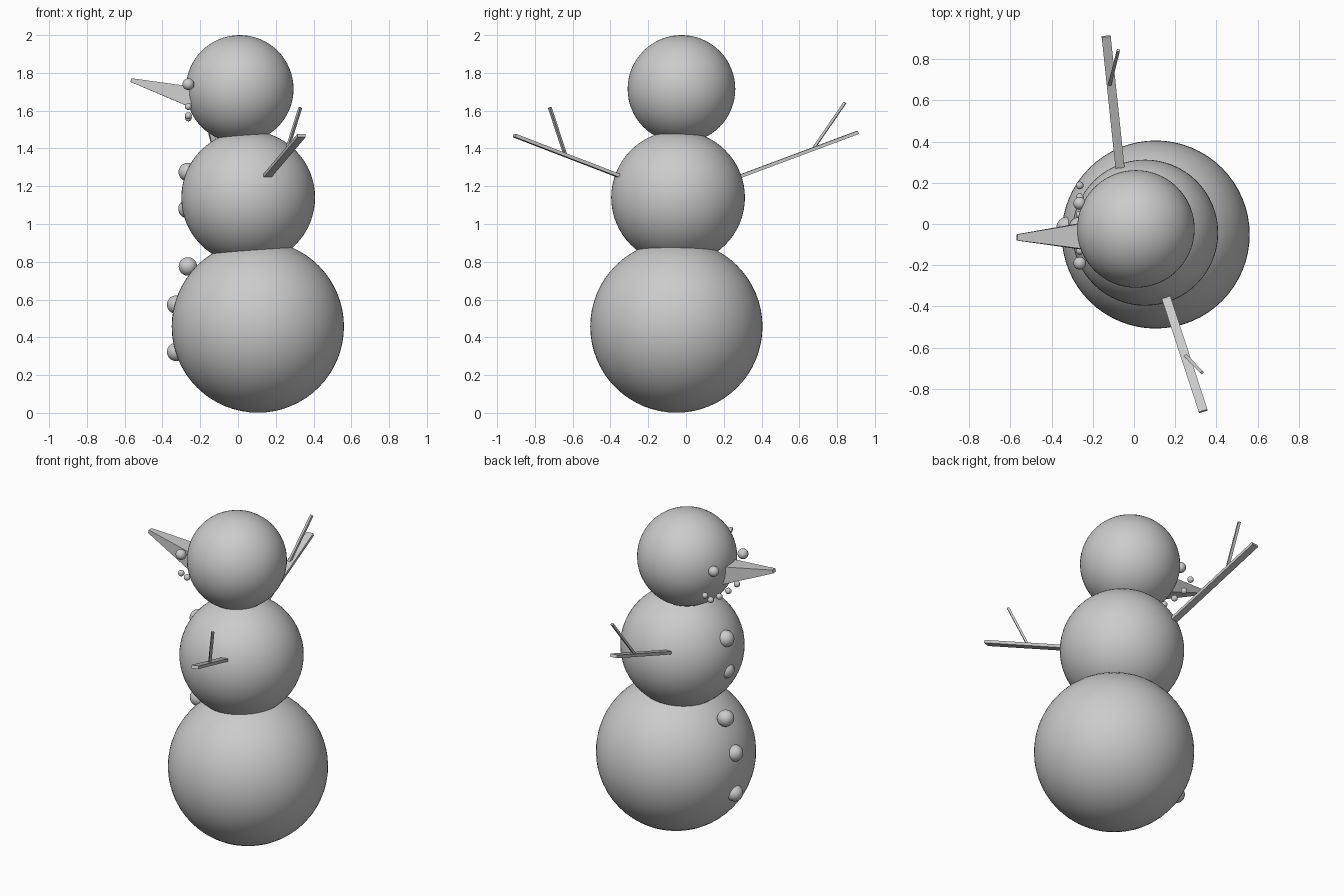
import bpy, bmesh
from mathutils import Vector, Matrix

if "Cube" in bpy.data.objects:
    bpy.data.objects.remove(bpy.data.objects["Cube"])


def ball(name, loc, r, seg=64, rings=32):
    bpy.ops.mesh.primitive_uv_sphere_add(segments=seg, ring_count=rings, radius=r, location=loc)
    ob = bpy.context.object
    ob.name = name
    bpy.ops.object.shade_smooth()
    return ob


def stick(name, a, b, size_a, size_b):
    """Flat-sided tapered bar from a to b; sizes are (level width, thickness)."""
    a, b = Vector(a), Vector(b)
    d = (b - a).normalized()
    side = d.cross(Vector((0, 0, 1))).normalized()
    up = side.cross(d)
    bm = bmesh.new()
    rot = Matrix((side, up, d)).transposed().to_4x4()
    bmesh.ops.create_cube(bm, size=1)
    for v in bm.verts:
        end = v.co.z > 0
        w, t = size_b if end else size_a
        v.co = Vector((v.co.x * w, v.co.y * t, (b - a).length if end else 0))
    bmesh.ops.transform(bm, matrix=Matrix.Translation(a) @ rot, verts=bm.verts)
    bmesh.ops.recalc_face_normals(bm, faces=bm.faces)
    me = bpy.data.meshes.new(name)
    bm.to_mesh(me)
    bm.free()
    ob = bpy.data.objects.new(name, me)
    bpy.context.collection.objects.link(ob)
    return ob


# Body: three stacked snowballs
ball("body_bottom", (0.105, -0.051, 0.457), 0.456)
ball("body_middle", (0.054, -0.042, 1.14), 0.354)
ball("head", (0.009, -0.024, 1.715), 0.285)

# Face: eyes and smile of pebbles
for i, y in enumerate((0.10, -0.19)):
    ball(f"eye_{i}", (-0.263, y, 1.74), 0.031, 24, 12)
for y, z in ((0.045, 1.562), (0.13, 1.573), (0.187, 1.622)):
    for s in (-1, 1):
        ball("mouth_pebble", (-0.263, s * y, z), 0.0185, 16, 8)

# Nose: four-sided tapered wedge
stick("nose", (-0.24, -0.059, 1.672), (-0.567, -0.065, 1.762), (0.13, 0.11), (0.03, 0.02))

# Buttons down the belly
for x, z in ((-0.266, 1.275), (-0.267, 1.08), (-0.265, 0.775), (-0.327, 0.573), (-0.327, 0.323)):
    ball("button", (x, -0.015, z), 0.049, 32, 16)

# Arms with a side twig each
arm, twig = (0.044, 0.018), (0.016, 0.013)
stick("arm_left", (-0.068, 0.275, 1.248), (-0.135, 0.91, 1.485), arm, arm)
stick("twig_left", (-0.118, 0.675, 1.40), (-0.076, 0.842, 1.643), twig, twig)
stick("arm_right", (0.155, -0.355, 1.255), (0.336, -0.908, 1.468), arm, arm)
stick("twig_right", (0.25, -0.638, 1.363), (0.33, -0.721, 1.616), twig, twig)
